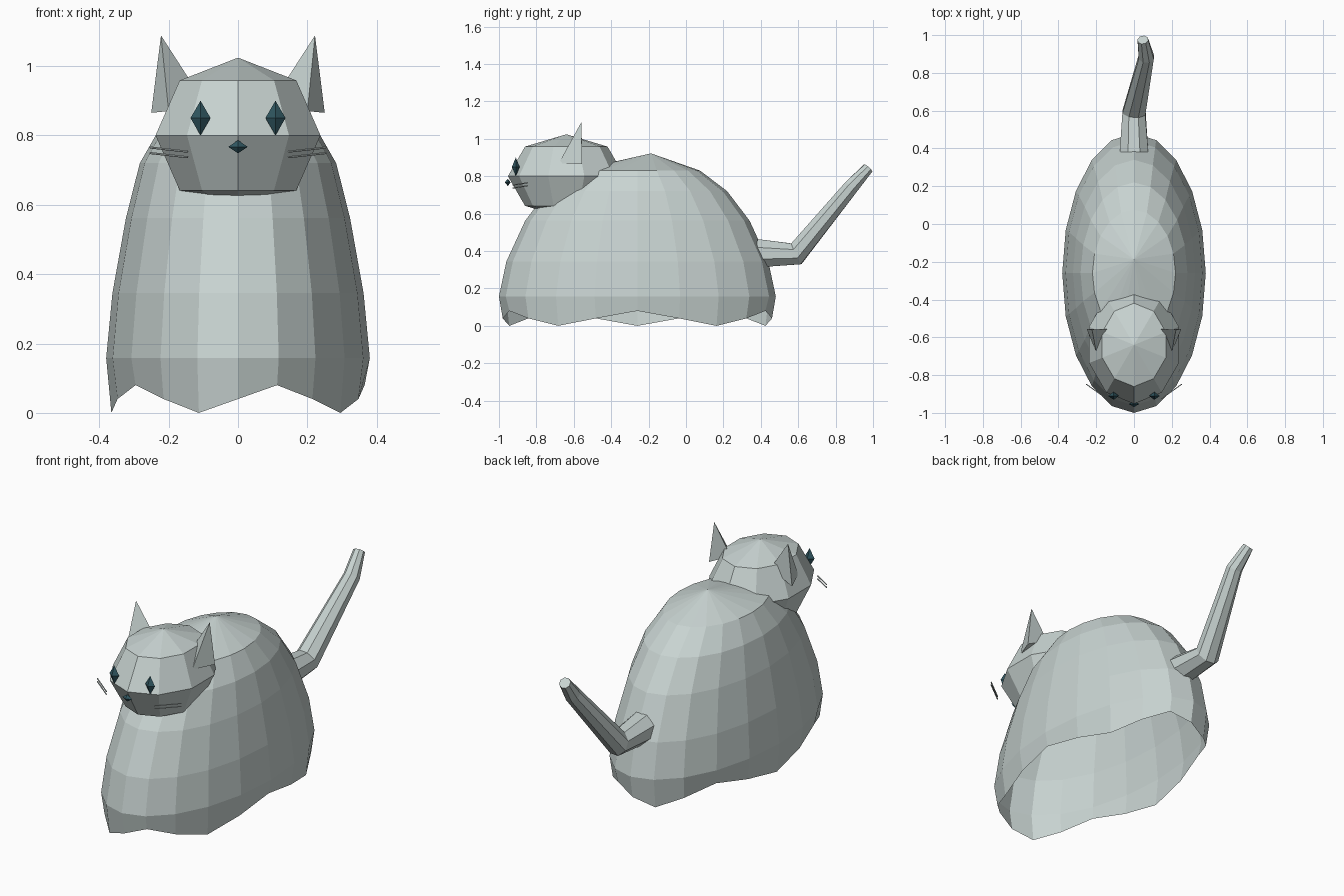
import bpy, math
from mathutils import Vector

if "Cube" in bpy.data.objects:
    bpy.data.objects.remove(bpy.data.objects["Cube"])


def material(name, rgb):
    m = bpy.data.materials.new(name)
    m.diffuse_color = (*rgb, 1)
    m.use_nodes = True
    m.node_tree.nodes["Principled BSDF"].inputs["Base Color"].default_value = m.diffuse_color
    return m


FUR = material("pale_grey", (0.58, 0.655, 0.64))
DARK = material("dark_teal", (0.03, 0.095, 0.12))


def add_mesh(name, verts, faces, mat):
    me = bpy.data.meshes.new(name)
    me.from_pydata([tuple(v) for v in verts], [], faces)
    me.materials.append(mat)
    ob = bpy.data.objects.new(name, me)
    bpy.context.collection.objects.link(ob)
    return ob


def loft(name, rings, mat, start=None, end=None):
    """Skin equal-length rings; close the ends to a point where one is given."""
    n = len(rings[0])
    verts = [v for r in rings for v in r]
    faces = []
    for i in range(len(rings) - 1):
        for k in range(n):
            a, b = i * n + k, i * n + (k + 1) % n
            faces.append((a, b, b + n, a + n))
    for tip, base in ((start, 0), (end, (len(rings) - 1) * n)):
        if tip is not None:
            verts.append(tip)
            t = len(verts) - 1
            for k in range(n):
                a, b = base + k, base + (k + 1) % n
                faces.append((a, b, t) if base else (b, a, t))
    return add_mesh(name, verts, faces, mat)


def ellipse(n, rx, ry, cx, cy, z):
    # first point faces the front, going towards +x
    return [Vector((cx + rx * math.sin(2 * math.pi * k / n),
                    cy - ry * math.cos(2 * math.pi * k / n), z)) for k in range(n)]


def bipyramid(name, c, rx, ry, rz, mat):
    x, y, z = c
    loft(name, [ellipse(4, rx, ry, x, y, z)], mat, (x, y, z - rz), (x, y, z + rz))


def tube(name, path, n, mat):
    """Round tube along (point, radius) pairs."""
    pts = [Vector(p) for p, r in path]
    rings = []
    for i, (p, r) in enumerate(path):
        d1 = (pts[i] - pts[max(i - 1, 0)]).normalized()
        d2 = (pts[min(i + 1, len(pts) - 1)] - pts[i]).normalized()
        d = (d1 + d2).normalized()
        side = d.cross(Vector((0, 0, 1))).normalized()
        up = side.cross(d)
        rings.append([pts[i] + r * (side * math.cos(t) + up * math.sin(t))
                      for t in (2 * math.pi * (k + 0.5) / n for k in range(n))])
    return loft(name, rings, mat, pts[0], pts[-1])


# Body: open draped dome with a wavy hem of five waves
CY = -0.26
hem = ellipse(20, 0.365, 0.72, 0, CY, 0)
for k, v in enumerate(hem):
    v.z = 0.04 + 0.04 * math.sin(math.pi / 2 * k)
levels = [(0.158, 0.38, 0.74), (0.345, 0.362, 0.70), (0.562, 0.323, 0.60),
          (0.72, 0.283, 0.48), (0.83, 0.22, 0.335)]
loft("body", [hem] + [ellipse(20, rx, ry, 0, CY, z) for z, rx, ry in levels],
     FUR, end=(0, -0.187, 0.922))

# Head: ten-sided low sphere
loft("head", [ellipse(10, 0.25 * math.cos(a), 0.312 * math.cos(a), 0, -0.64,
                      0.80 + 0.224 * math.sin(a))
              for a in (-math.pi / 4, 0, math.pi / 4)],
     FUR, (0, -0.64, 0.576), (0, -0.64, 1.024))

# Tail: bent, tapering upwards
tube("tail", [((0, 0.38, 0.388), 0.082), ((0, 0.59, 0.385), 0.066),
              ((0.065, 0.885, 0.745), 0.043), ((0.047, 0.975, 0.845), 0.03)], 8, FUR)

# Nose
bipyramid("nose", (0, -0.953, 0.767), 0.028, 0.016, 0.019, DARK)

for s, side in ((-1, "left"), (1, "right")):
    # Ears: three-sided spikes
    ear = [(s * 0.25, -0.555, 0.865), (s * 0.12, -0.555, 0.93),
           (s * 0.2, -0.68, 0.87), (s * 0.222, -0.56, 1.088)]
    faces = [(0, 1, 2), (0, 3, 1), (1, 3, 2), (2, 3, 0)]
    if s < 0:
        faces = [f[::-1] for f in faces]
    add_mesh("ear_" + side, ear, faces, FUR)
    # Eyes
    bipyramid("eye_" + side, (s * 0.108, -0.91, 0.85), 0.029, 0.021, 0.05, DARK)
    # Whiskers
    for j, z in enumerate((0.753, 0.737)):
        tube("whisker_%s_%d" % (side, j),
             [((s * 0.145, -0.925, z), 0.003), ((s * 0.253, -0.848, z + 0.012), 0.003)],
             6, FUR)
